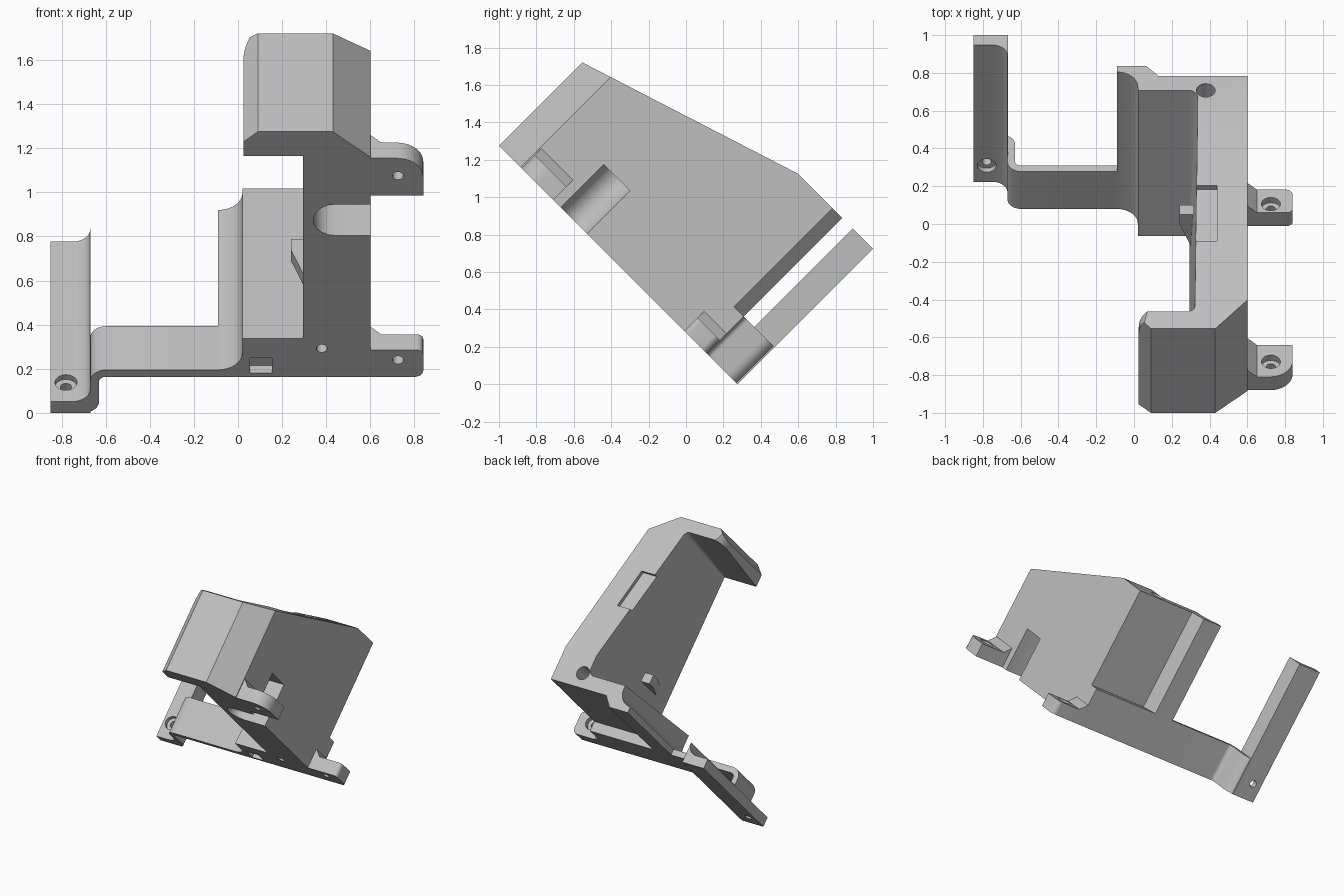
import bpy, bmesh, math
from mathutils import Matrix

if "Cube" in bpy.data.objects:
    bpy.data.objects.remove(bpy.data.objects["Cube"])

# One plain grey plastic
grey = bpy.data.materials.new("grey_plastic")
grey.use_nodes = True
COLOR = (0.52, 0.52, 0.52, 1)
grey.diffuse_color = COLOR
grey.node_tree.nodes["Principled BSDF"].inputs["Base Color"].default_value = COLOR

# Bracket frame: x across, s along the base, t away from the base, tilted 45 degrees
K = math.sqrt(0.5)
FRAME = Matrix(((1, 0, 0, 0), (0, K, K, -1), (0, -K, K, 1.275), (0, 0, 0, 1)))
TOP, LOW = 1.025, 0.28
AXES = {
    "t": lambda a, b, h: (a, b, h),
    "s": lambda a, b, h: (a, h, b),
    "x": lambda a, b, h: (h, a, b),
}


def arc(ca, cb, ra, start, end, rb=None, n=10):
    rb = rb or ra
    angles = [math.radians(start + (end - start) * i / n) for i in range(n + 1)]
    return [(ca + ra * math.cos(g), cb + rb * math.sin(g)) for g in angles]


def prism(name, ring, low, high, axis="t", end_ring=None):
    """Extrude a profile along an axis, optionally lofting to a second profile."""
    place = AXES[axis]
    bm = bmesh.new()
    first = [bm.verts.new(place(a, b, low)) for a, b in ring]
    last = [bm.verts.new(place(a, b, high)) for a, b in end_ring or ring]
    bm.faces.new(first)
    bm.faces.new(last)
    for i in range(len(first)):
        j = (i + 1) % len(first)
        bm.faces.new((first[i], first[j], last[j], last[i]))
    bmesh.ops.recalc_face_normals(bm, faces=bm.faces)
    mesh = bpy.data.meshes.new(name)
    bm.to_mesh(mesh)
    bm.free()
    mesh.materials.append(grey)
    ob = bpy.data.objects.new(name, mesh)
    bpy.context.collection.objects.link(ob)
    ob.matrix_world = FRAME
    return ob


def box(a0, a1, b0, b1):
    return [(a0, b0), (a1, b0), (a1, b1), (a0, b1)]


def circle(a, b, r):
    return arc(a, b, r, 0, 345, n=23)


def activate(ob):
    bpy.ops.object.select_all(action="DESELECT")
    ob.select_set(True)
    bpy.context.view_layer.objects.active = ob


def cut(ob, *args, **kw):
    cutter = prism("cutter", *args, **kw)
    cutter.hide_render = True
    mod = ob.modifiers.new("cut", "BOOLEAN")
    mod.operation, mod.solver, mod.object = "DIFFERENCE", "EXACT", cutter
    bpy.context.view_layer.update()
    activate(ob)
    bpy.ops.object.modifier_apply(modifier=mod.name)
    bpy.data.objects.remove(cutter)


# Main body: a C-shaped wall whose inner cavity widens away from the base
def body_ring(inner_x, near_s, far_s, r):
    outer = [(0.025, 0.064), (0.09, 0), (0.43, 0), (0.6, 0.163), (0.6, 1.497),
             (0.13, 1.497), (0.065, 1.572), (-0.09, 1.572)]
    inner = arc(-0.09, 1.417, 0.11, 90, 0) + [(0.02, far_s)]
    inner += arc(inner_x - r, far_s - r, r, 90, 0, n=6)
    inner += arc(inner_x - r, near_s + r, r, 0, -90, n=6)
    return outer + inner + [(0.025, near_s)]


body = prism("body", body_ring(0.295, 0.156, 1.325, 0.005), 0, TOP,
             end_ring=body_ring(0.337, 0.067, 1.39, 0.05))


def slope(s):
    return 0.63 + 0.319 * s


# Sloped top, rounded flange corner and shallow recess
cut(body, [(-0.1, slope(-0.1)), (1.4, slope(1.4)), (1.4, 1.4), (-0.1, 1.4)], -0.3, 0.8, "x")
cut(body, arc(0.115, 0.53, 0.09, 180, 90, rb=0.15) + [(0.115, 0.9), (-0.05, 0.9), (-0.05, 0.53)],
    -0.05, 0.3, "s")
cut(body, [(0.498, slope(0.498) - 0.03), (0.814, slope(0.814) - 0.03), (0.814, 1.1), (0.498, 1.1)],
    0.3, 0.44, "x")
# Side slot with a round end
cut(body, [(0.7, 0.467), (0.7, 0.665)] + arc(0.44, 0.566, 0.099, 90, 270), -0.1, 0.325)
# Stepped screw hole
cut(body, circle(0.38, 1.39, 0.025), -0.1, 1.2)
cut(body, circle(0.38, 1.39, 0.05), 0.15, 1.2)

# Ledge along the back of the body
ledge = prism("back_ledge", box(0.06, 0.6, 1.49, 1.572), 0, LOW)
for part in (body, ledge):
    cut(part, box(0.055, 0.155, 1.45, 1.548), -0.1, 0.05)

# Wedge tab inside the cavity
tab = prism("wedge_tab", [(0.33, 0.4), (0.24, 0.4), (0.24, 0.33), (0.33, 0.08)], 1.087, 1.157, "s")

# Arm with an S-bend leading to the post
arm = prism("arm", arc(-0.75, 1.65, 0.08, 90, 0) + arc(-0.597, 1.6, 0.073, 180, 270)
            + [(-0.09, 1.527), (-0.09, 1.572)] + arc(-0.6, 1.602, 0.03, 270, 180)
            + arc(-0.703, 1.73, 0.073, 0, 90) + [(-0.75, 1.803)], 0, LOW)

# Post with a concave inner edge and a recessed screw hole
post = prism("post", [(-0.85, 1.73)] + arc(-0.75, 1.65, 0.08, 90, 0)
             + [(-0.668, 1.65), (-0.668, 1.803), (-0.85, 1.803)], 0, TOP)
for part in (post, arm):
    cut(part, circle(-0.78, 0.122, 0.05), 1.6, 1.76, "s")
    cut(part, circle(-0.78, 0.122, 0.025), 1.6, 1.9, "s")

# Mounting feet with gussets and recessed screw holes
feet = [
    ("lower_foot", [(0.59, 1.4)] + arc(0.81, 1.43, 0.03, -90, 0)
     + arc(0.8, 1.532, 0.04, 0, 90) + [(0.59, 1.572)], 1.4, 1.572, 1.464),
    ("upper_foot", [(0.59, 0.17)] + arc(0.72, 0.29, 0.12, -90, 0)
     + [(0.84, 0.41), (0.59, 0.41)], 0.17, 0.41, 0.283),
]
parts = [body, ledge, tab, arm, post]
for name, ring, near, far, hole in feet:
    foot = prism(name, ring, 0, 0.1)
    cut(foot, circle(0.725, hole, 0.025), -0.1, 0.2)
    cut(foot, circle(0.725, hole, 0.05), 0.06, 0.2)
    gusset = prism(name + "_gusset", [(0.59, 0.09), (0.65, 0.09), (0.65, 0.1), (0.6, 0.15), (0.59, 0.15)],
                   near, far, "s")
    parts += [foot, gusset]

for part in parts:
    activate(part)
    bpy.ops.object.shade_smooth_by_angle(angle=math.radians(30))
